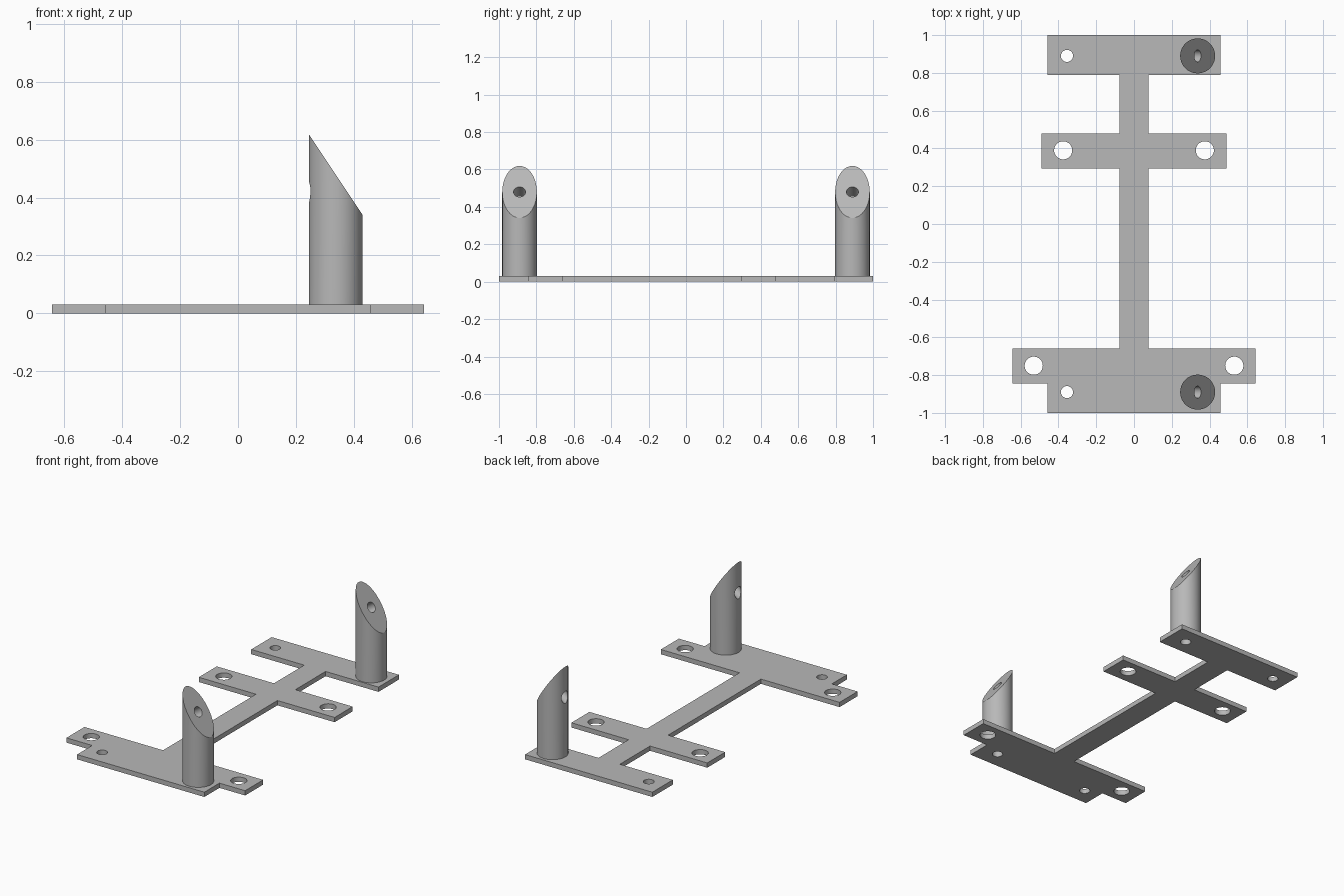
import bpy, bmesh, math
from mathutils import Vector

if "Cube" in bpy.data.objects:
    bpy.data.objects.remove(bpy.data.objects["Cube"], do_unlink=True)

THICK = 0.031
POST_X, POST_Y, POST_R = 0.337, 0.89, 0.0925
SMALL_R, BIG_R = 0.032, 0.048
SLANT_Z = 0.48
SLANT = Vector((1.5, 0, 1)).normalized()

grey = bpy.data.materials.new("plain_grey")
grey.use_nodes = True
colour = (0.48, 0.48, 0.48, 1)
grey.diffuse_color = colour
grey.node_tree.nodes["Principled BSDF"].inputs["Base Color"].default_value = colour


def new_object(name, bm):
    bmesh.ops.recalc_face_normals(bm, faces=bm.faces)
    mesh = bpy.data.meshes.new(name)
    bm.to_mesh(mesh)
    bm.free()
    mesh.materials.append(grey)
    obj = bpy.data.objects.new(name, mesh)
    bpy.context.collection.objects.link(obj)
    return obj


def add_cylinder(bm, centre, radius, depth, axis=Vector((0, 0, 1)), sides=48):
    matrix = Vector((0, 0, 1)).rotation_difference(axis).to_matrix().to_4x4()
    matrix.translation = centre
    bmesh.ops.create_cone(bm, cap_ends=True, segments=sides, radius1=radius,
                          radius2=radius, depth=depth, matrix=matrix)


def cut(obj, holes):
    """Drill a list of (centre, radius, depth, axis) holes through an object."""
    bm = bmesh.new()
    for hole in holes:
        add_cylinder(bm, *hole)
    cutter = new_object("drill", bm)
    cutter.hide_render = True
    mod = obj.modifiers.new("holes", 'BOOLEAN')
    mod.operation, mod.solver, mod.object = 'DIFFERENCE', 'EXACT', cutter
    bpy.ops.object.select_all(action='DESELECT')
    bpy.context.view_layer.objects.active = obj
    obj.select_set(True)
    bpy.ops.object.modifier_apply(modifier=mod.name)
    bpy.data.objects.remove(cutter, do_unlink=True)
    bpy.ops.object.shade_smooth_by_angle(angle=math.radians(30))


UP = Vector((0, 0, 1))

# Base plate: half outline mirrored, then extruded
half = [(0.458, -1), (0.458, -0.845), (0.643, -0.845), (0.643, -0.66),
        (0.077, -0.66), (0.077, 0.295), (0.489, 0.295), (0.489, 0.48),
        (0.077, 0.48), (0.077, 0.79), (0.458, 0.79), (0.458, 1)]
outline = half + [(-x, y) for x, y in reversed(half)]
bm = bmesh.new()
face = bm.faces.new([bm.verts.new((x, y, 0)) for x, y in outline])
top = bmesh.ops.extrude_face_region(bm, geom=[face])["geom"]
bmesh.ops.translate(bm, vec=UP * THICK,
                    verts=[v for v in top if isinstance(v, bmesh.types.BMVert)])
plate = new_object("base_plate", bm)

# Mounting holes and the screw holes beneath the posts
holes = []
for side in (-1, 1):
    holes += [(Vector((side * 0.375, 0.39, 0)), BIG_R, 0.2, UP),
              (Vector((side * 0.531, -0.75, 0)), BIG_R, 0.2, UP)]
    for end in (-1, 1):
        x = POST_X if side > 0 else -0.355
        holes.append((Vector((x, end * POST_Y, 0)), SMALL_R, 0.2, UP))
cut(plate, holes)

# Slant-topped posts with a hole square to the slanted face
for name, end in (("front_post", -1), ("back_post", 1)):
    bm = bmesh.new()
    y = end * POST_Y
    add_cylinder(bm, Vector((POST_X, y, THICK + 0.4)), POST_R, 0.8, UP, 64)
    middle = Vector((POST_X, y, SLANT_Z))
    bmesh.ops.bisect_plane(bm, geom=bm.verts[:] + bm.edges[:] + bm.faces[:],
                           plane_co=middle, plane_no=SLANT, clear_outer=True)
    bmesh.ops.holes_fill(bm, edges=[e for e in bm.edges if e.is_boundary])
    post = new_object(name, bm)
    cut(post, [(middle, SMALL_R, 0.6, SLANT),
               (Vector((POST_X, y, 0)), SMALL_R, 0.4, UP)])
